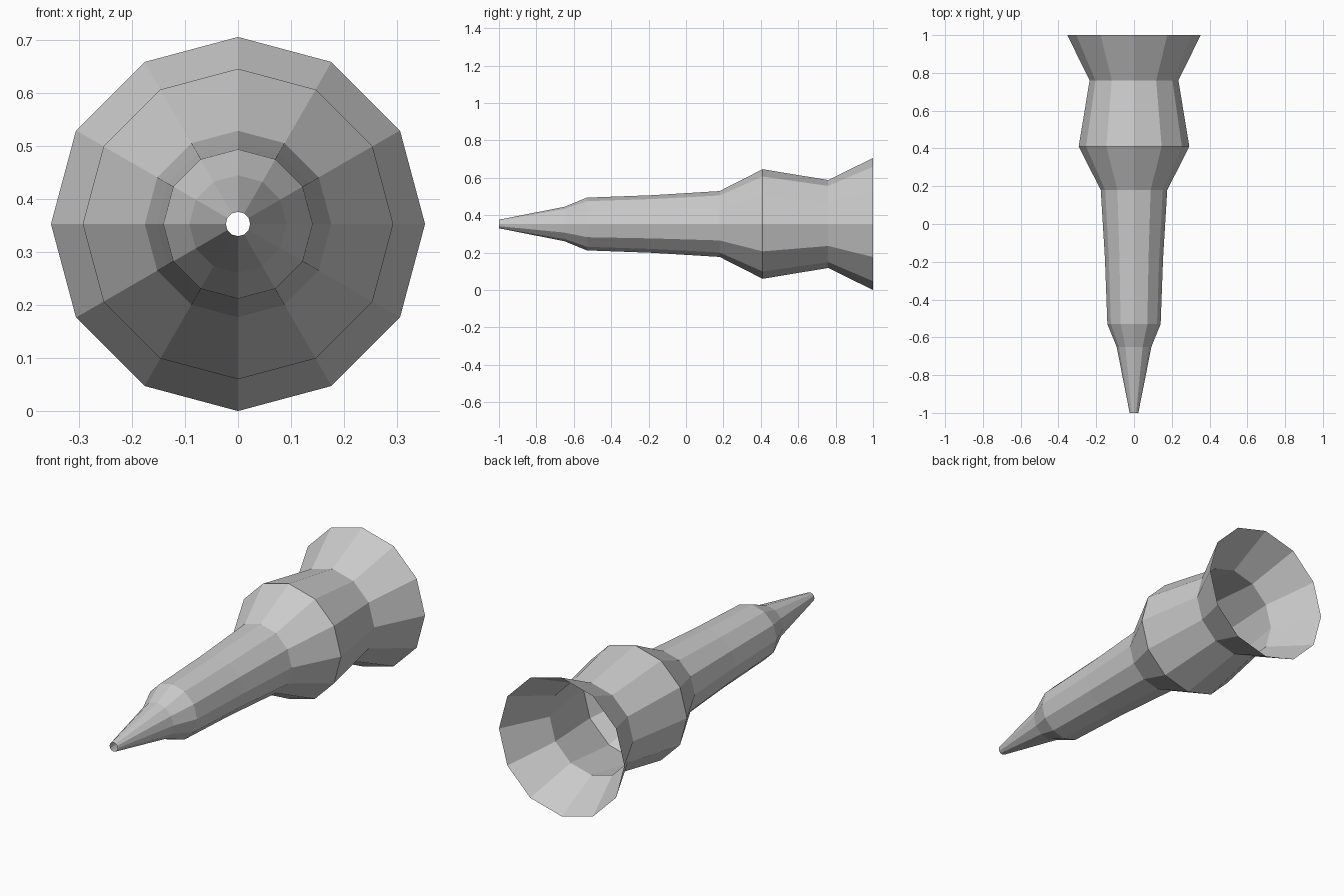
import bpy, bmesh
from math import sin, cos, tau

if "Cube" in bpy.data.objects:
    bpy.data.objects.remove(bpy.data.objects["Cube"])

SIDES = 12
CENTRE_Z = 0.353
# (y, radius) from the narrow front tip to the flared back rim
PROFILE = [(-1.0, 0.023), (-0.65, 0.092), (-0.53, 0.141), (-0.18, 0.154),
           (0.18, 0.176), (0.41, 0.293), (0.76, 0.235), (1.0, 0.353)]


def lathe_shell(name, profile, sides):
    """Open flat-faced tube revolved around the y direction."""
    bm = bmesh.new()
    rings = [[bm.verts.new((r * sin(tau * i / sides), y,
                            CENTRE_Z + r * cos(tau * i / sides)))
              for i in range(sides)] for y, r in profile]
    for a, b in zip(rings, rings[1:]):
        for i in range(sides):
            j = (i + 1) % sides
            bm.faces.new((a[i], b[i], b[j], a[j]))
    # Make the normals point outward
    bm.normal_update()
    for f in bm.faces:
        c = f.calc_center_median()
        if f.normal.x * c.x + f.normal.z * (c.z - CENTRE_Z) < 0:
            f.normal_flip()
    mesh = bpy.data.meshes.new(name)
    bm.to_mesh(mesh)
    bm.free()
    obj = bpy.data.objects.new(name, mesh)
    bpy.context.collection.objects.link(obj)
    return obj


# Hollow nozzle, open at the tip and at the flared rim
lathe_shell("flared_nozzle", PROFILE, SIDES)
